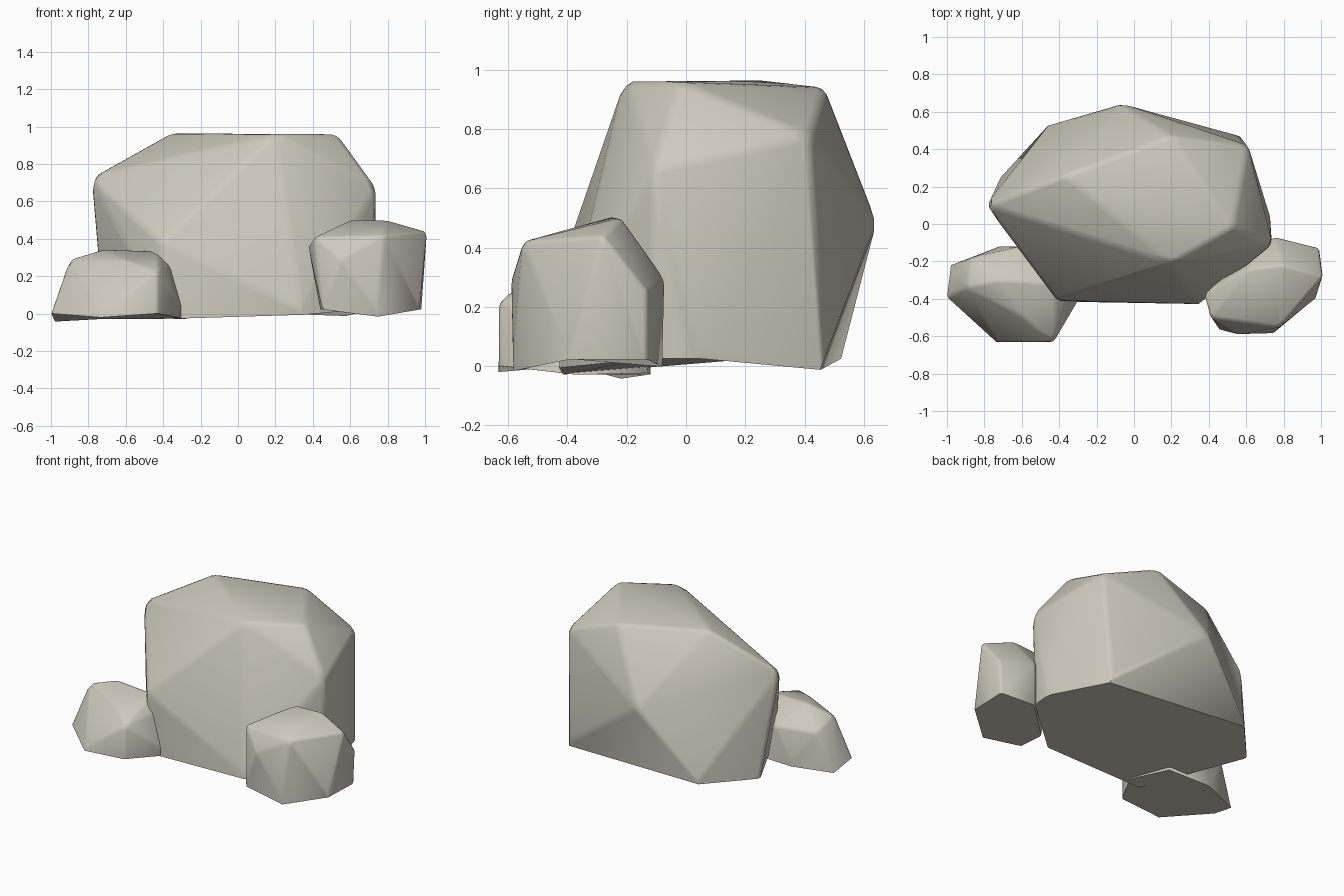
import bpy, bmesh, math

if "Cube" in bpy.data.objects:
    bpy.data.objects.remove(bpy.data.objects["Cube"])

stone = bpy.data.materials.new("warm grey stone")
stone.diffuse_color = (0.62, 0.59, 0.51, 1)
stone.use_nodes = True
stone.node_tree.nodes["Principled BSDF"].inputs["Base Color"].default_value = stone.diffuse_color


def rock(name, floor, outline, corners, soft):
    """Convex boulder: flat base outline plus upper corners, edges softened."""
    bm = bmesh.new()
    for p in [(x, y, floor) for x, y in outline] + corners:
        bm.verts.new(p)
    hull = bmesh.ops.convex_hull(bm, input=bm.verts[:])
    loose = {v for v in hull["geom_interior"] + hull["geom_unused"]
             if isinstance(v, bmesh.types.BMVert)}
    bmesh.ops.delete(bm, geom=list(loose), context='VERTS')
    bmesh.ops.dissolve_limit(bm, angle_limit=math.radians(5),
                             verts=bm.verts[:], edges=bm.edges[:])
    # soften the ridges, but keep the base edge crisp
    ridges = [e for e in bm.edges if e.calc_face_angle(0) > math.radians(8)
              and any(v.co.z > floor + 0.01 for v in e.verts)]
    bmesh.ops.bevel(bm, geom=ridges, offset=soft, offset_type='OFFSET',
                    segments=2, profile=0.5, affect='EDGES', clamp_overlap=True)
    bmesh.ops.recalc_face_normals(bm, faces=bm.faces[:])
    me = bpy.data.meshes.new(name)
    bm.to_mesh(me)
    bm.free()
    me.materials.append(stone)
    ob = bpy.data.objects.new(name, me)
    bpy.context.collection.objects.link(ob)
    me.shade_smooth()
    me.set_sharp_from_angle(angle=math.radians(45))


# large boulder in the middle
rock("main_boulder", 0.025,
     [(0.73, 0.03), (0.57, 0.47), (-0.46, 0.53), (-0.73, 0.23),
      (-0.41, -0.41), (0.34, -0.43), (0.72, -0.11)],
     [(-0.79, 0.10, 0.73), (-0.37, 0.26, 0.965), (0.20, 0.47, 0.94),
      (0.20, -0.21, 0.96), (0.53, -0.02, 0.96), (0.61, 0.42, 0.78),
      (0.74, -0.11, 0.67), (-0.41, -0.41, 0.38), (-0.07, 0.645, 0.49)], 0.025)

# small rock, front left
rock("left_rock", 0.0,
     [(-1.0, -0.39), (-0.73, -0.63), (-0.43, -0.63), (-0.28, -0.38),
      (-0.40, -0.13), (-0.72, -0.12), (-0.97, -0.22)],
     [(-0.90, -0.34, 0.29), (-0.72, -0.30, 0.345), (-0.42, -0.32, 0.335),
      (-0.43, -0.63, 0.23), (-0.60, -0.49, 0.29), (-0.35, -0.36, 0.26),
      (-0.87, -0.18, 0.22), (-0.60, -0.12, 0.22)], 0.015)

# small rock, front right
rock("right_rock", 0.022,
     [(0.98, -0.13), (0.97, -0.40), (0.74, -0.585), (0.45, -0.56),
      (0.44, -0.38), (0.74, -0.08)],
     [(1.01, -0.28, 0.44), (0.99, -0.13, 0.25), (0.78, -0.55, 0.42),
      (0.55, -0.59, 0.29), (0.41, -0.50, 0.41), (0.375, -0.37, 0.36),
      (0.61, -0.24, 0.505), (0.80, -0.22, 0.50), (0.75, -0.07, 0.29)], 0.015)
